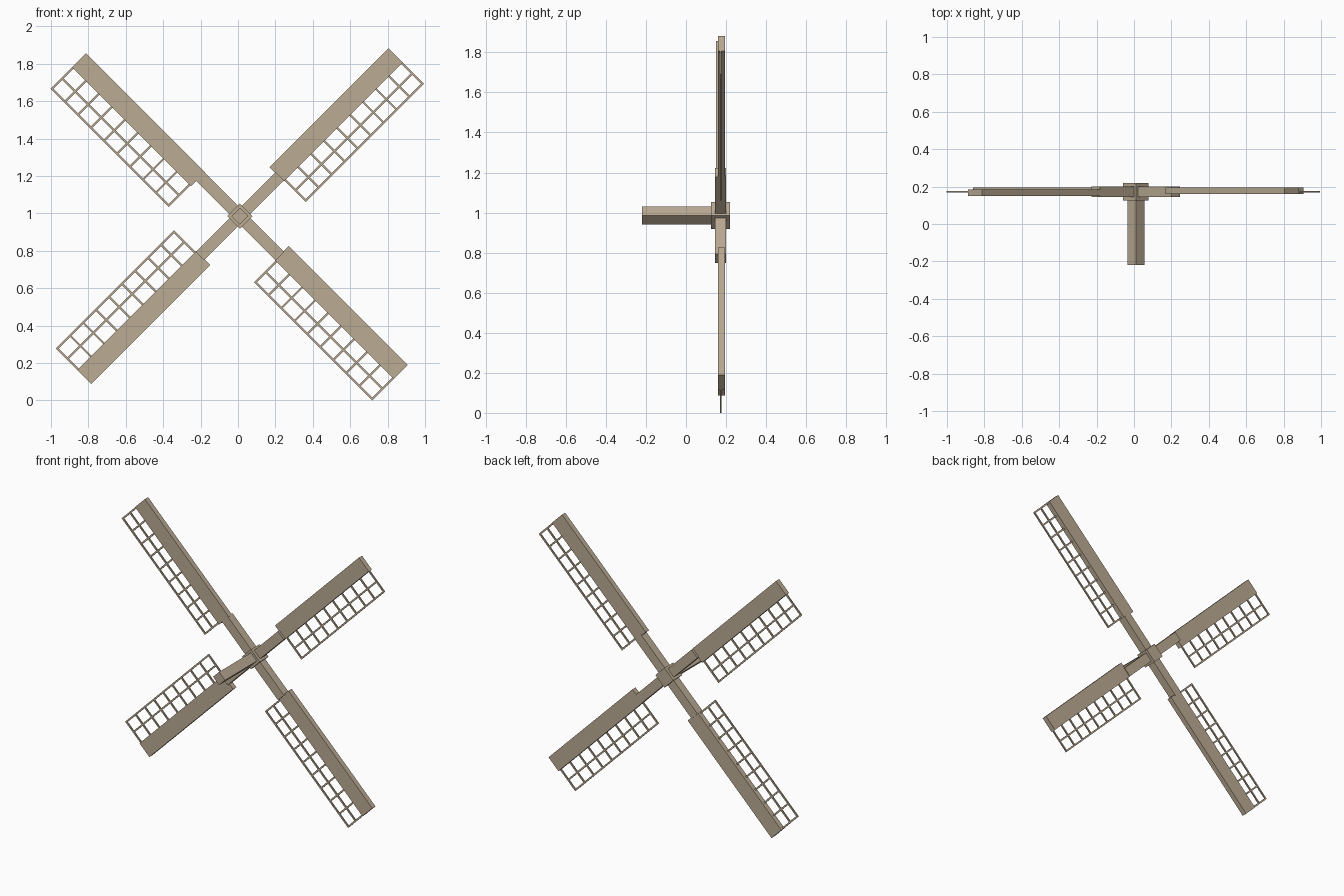
import bpy, bmesh, math
from mathutils import Matrix, Vector

if "Cube" in bpy.data.objects:
    bpy.data.objects.remove(bpy.data.objects["Cube"])

HUB = Vector((0.01, 0.1725, 0.985))

wood = bpy.data.materials.new("weathered_wood")
wood.diffuse_color = (0.50, 0.41, 0.295, 1)
wood.use_nodes = True
wood.node_tree.nodes["Principled BSDF"].inputs["Base Color"].default_value = wood.diffuse_color


def add_box(bm, x, y, z, mat):
    """Box between (min, max) pairs, moved by a matrix."""
    size = [b - a for a, b in (x, y, z)]
    mid = [(a + b) / 2 for a, b in (x, y, z)]
    m = mat @ Matrix.Translation(mid) @ Matrix.Diagonal((*size, 1))
    bmesh.ops.create_cube(bm, size=1, matrix=m)


def make(name, boxes, mat):
    bm = bmesh.new()
    for b in boxes:
        add_box(bm, *b, mat)
    me = bpy.data.meshes.new(name)
    bm.to_mesh(me)
    bm.free()
    me.materials.append(wood)
    ob = bpy.data.objects.new(name, me)
    bpy.context.collection.objects.link(ob)


def turned(deg):
    return Matrix.Translation(HUB) @ Matrix.Rotation(math.radians(deg), 4, 'Y')


# hub block and axle, both turned on their corners
h, s = 0.048, 0.032
make("hub", [((-h, h), (-0.0475, 0.0475), (-h, h))], turned(45))
make("axle", [((-s, s), (-0.3925, 0), (-s, s))], turned(45))

# lattice layout: across the sail (x) and along it (z)
X0, X1, Z0, Z1, BAR, CELLS = 0.03, 0.196, 0.303, 1.197, 0.011, 9
thick = (-0.004, 0.004)
lattice = []
for i in range(CELLS + 1):
    z = Z0 + (Z1 - Z0 - BAR) * i / CELLS
    lattice.append(((X0 - 0.02, X1), thick, (z, z + BAR)))
for x in (X1 - BAR, (X0 + X1 - BAR) / 2):
    lattice.append(((x, x + BAR), thick, (Z0, Z1)))

board = [((-0.072, 0.034), (-0.0125, 0.0225), (0.297, 1.197))]
arm = [((-0.032, 0.032), (-0.0275, 0.0275), (0, 0.303))]

# four arms; the upper left sail is turned over about its board centre
flip = Matrix.Translation((-0.038, 0, 0)) @ Matrix.Rotation(math.pi, 4, 'Z')
for name, deg in (("upper_right", 45), ("lower_right", 135),
                  ("lower_left", 225), ("upper_left", 315)):
    m = turned(deg)
    make(name + "_arm", arm, m)
    if name == "upper_left":
        m = m @ flip
    make(name + "_sail_board", board, m)
    make(name + "_sail_lattice", lattice, m)
